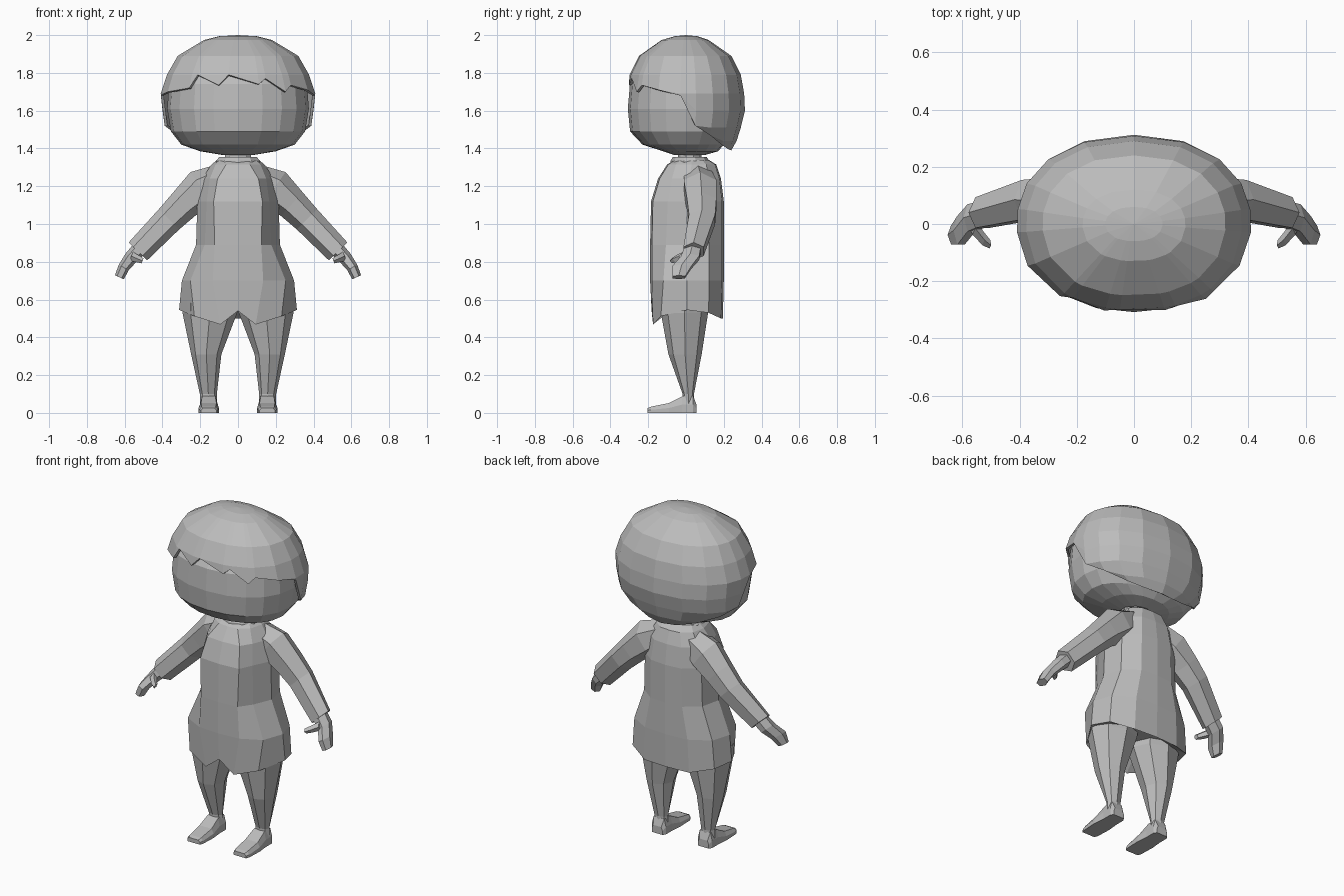
import bpy, bmesh, math
from mathutils import Vector

if "Cube" in bpy.data.objects:
    bpy.data.objects.remove(bpy.data.objects["Cube"])

grey = bpy.data.materials.new("plain grey")
grey.diffuse_color = (0.5, 0.5, 0.5, 1)
grey.use_nodes = True
grey.node_tree.nodes["Principled BSDF"].inputs["Base Color"].default_value = grey.diffuse_color


def make(name, bm):
    bmesh.ops.remove_doubles(bm, verts=bm.verts, dist=0.0005)
    bmesh.ops.recalc_face_normals(bm, faces=bm.faces)
    me = bpy.data.meshes.new(name)
    bm.to_mesh(me)
    bm.free()
    me.materials.append(grey)
    ob = bpy.data.objects.new(name, me)
    bpy.context.collection.objects.link(ob)
    return ob


def loft(name, rings, cap=True):
    """Skin a list of equally long point rings."""
    bm = bmesh.new()
    rows = [[bm.verts.new(p) for p in r] for r in rings]
    n = len(rings[0])
    for a, b in zip(rows, rows[1:]):
        for i in range(n):
            bm.faces.new((a[i], a[(i + 1) % n], b[(i + 1) % n], b[i]))
    if cap:
        bm.faces.new(rows[0])
        bm.faces.new(rows[-1])
    return make(name, bm)


def spow(v, e):
    return math.copysign(abs(v) ** e, v)


def oval(t, z, rx, yf, yb, e=0.9):
    """Point on an egg-shaped ring, t = 0 at the front."""
    c = spow(math.cos(t), e)
    return (rx * spow(math.sin(t), e), (yf if c > 0 else -yb) * c, z)


def limb(name, sections, side, n=6):
    """Tube through (centre, half width along y, half thickness)."""
    rings = []
    for i, (c, a, b) in enumerate(sections):
        p = Vector(sections[max(i - 1, 0)][0])
        q = Vector(sections[min(i + 1, len(sections) - 1)][0])
        u = Vector((0, 1, 0))
        v = (q - p).cross(u).normalized()
        ring = []
        for k in range(n):
            t = 2 * math.pi * (k + 0.5) / n
            w = Vector(c) + u * a * math.cos(t) + v * b * math.sin(t)
            ring.append((w.x * side, w.y, w.z))
        rings.append(ring)
    return loft(name, rings)


# Head
head = [(1.365, .08, -.06, .10), (1.385, .20, -.12, .17), (1.42, .30, -.23, .20),
        (1.49, .355, -.296, .25), (1.61, .375, -.308, .27), (1.74, .365, -.297, .275),
        (1.88, .28, -.21, .21), (1.96, .14, -.11, .10)]
loft("head", [[oval(2 * math.pi * i / 20, *r) for i in range(20)] for r in head])

# Hair shell: columns end at a jagged fringe, drop at the sides, reach the nape
prof = [(2.0, 0, 0, 0), (1.994, .10, -.06, .06), (1.974, .18, -.13, .12),
        (1.89, .32, -.25, .24), (1.79, .377, -.30, .29), (1.69, .41, -.318, .308),
        (1.60, .403, -.313, .312), (1.51, .39, -.298, .29), (1.44, .32, -.25, .268),
        (1.39, .20, -.15, .24)]
edge = [(-180, 1.39), (-157, 1.395), (-135, 1.42), (-115, 1.47), (-98, 1.52), (-86, 1.68),
        (-65, 1.70), (-38, 1.72), (-32, 1.79), (-13, 1.735), (-6, 1.79), (14, 1.74),
        (20, 1.77), (36, 1.70), (43, 1.735), (65, 1.71), (86, 1.68), (98, 1.52),
        (115, 1.47), (135, 1.42), (157, 1.395)]


def profile_at(z):
    for a, b in zip(prof, prof[1:]):
        if a[0] >= z >= b[0]:
            f = (a[0] - z) / (a[0] - b[0])
            return [p + (q - p) * f for p, q in zip(a, b)]
    return prof[-1]


hair = loft("hair", [[oval(math.radians(d), *profile_at(max(row[0], zb))) for d, zb in edge]
                     for row in prof], cap=False)
mod = hair.modifiers.new("thickness", 'SOLIDIFY')
mod.thickness = 0.015
mod.offset = -1

# Neck and collar
for name, rings in (("neck", ((1.30, .075), (1.40, .07))),
                    ("collar", ((1.31, .125), (1.335, .12), (1.355, .105)))):
    loft(name, [[(r * math.sin(k * math.pi / 5), .02 - .85 * r * math.cos(k * math.pi / 5), z)
                 for k in range(10)] for z, r in rings])

# Tunic: 12-sided section, pinched in front of the arms, with a notched hem
hem = [.54, .468, .512, .545, .53, .50, .50]


def tunic_ring(z, rx, yf, yb, pinch=0, use_hem=False):
    half = [(0, -1), (.45 + .15 * pinch, -.95), (.85 - .08 * pinch, -.64 + .1 * pinch), (1, 0),
            (.88, .6), (.48, .95), (0, 1)]
    if use_hem:
        half[1], half[2] = (.30, -.96), (.74, -.74)
    idx = list(range(7)) + [5, 4, 3, 2, 1]
    ring = []
    for k, i in enumerate(idx):
        x, y = half[i]
        s = 1 if k < 7 else -1
        mid, dep = (yf + yb) / 2, (yb - yf) / 2
        ring.append((s * x * rx, mid + y * dep, hem[i] if use_hem else z))
    return ring


loft("tunic", [tunic_ring(*r) for r in (
    (1.34, .11, -.06, .12), (1.315, .14, -.10, .16), (1.24, .19, -.148, .185, .8),
    (1.12, .215, -.185, .20, 1), (.89, .222, -.19, .20, .7), (.70, .297, -.19, .20),
    (0, .312, -.182, .195, 0, True), (.56, .20, -.10, .12))])

for s, tag in ((1, "left"), (-1, "right")):
    # Sleeve
    limb(tag + "_sleeve", [((.06, .06, 1.27), .08, .06), ((.19, .075, 1.19), .10, .105),
                           ((.285, .083, 1.105), .09, .085), ((.365, .085, 1.025), .08, .076),
                           ((.53, .04, .855), .062, .068)], s)
    # Hand and thumb
    limb(tag + "_hand", [((.525, .035, .865), .05, .04), ((.568, .022, .82), .055, .036),
                         ((.605, -.022, .77), .058, .03), ((.628, -.038, .718), .038, .026)], s)
    limb(tag + "_thumb", [((.565, -.005, .83), .032, .026), ((.53, -.048, .815), .026, .02),
                          ((.505, -.07, .805), .016, .015)], s, 5)
    # Leg: z, centre x, centre y, half width, half depth
    rows = [(.60, .148, 0, .148, .135), (.53, .149, -.008, .145, .125),
            (.31, .168, -.005, .080, .088), (.10, .157, .012, .045, .03),
            (.05, .157, .012, .045, .03)]
    loft(tag + "_leg", [[(s * (cx + rx * math.cos(k * math.pi / 4)),
                          cy + ry * math.sin(k * math.pi / 4), z) for k in range(8)]
                        for z, cx, cy, rx, ry in rows])
    # Foot: y, half width, top height
    foot = [(.055, .036, .045), (.038, .047, .09), (-.02, .047, .088),
            (-.09, .054, .052), (-.185, .05, .033), (-.205, .042, .025)]
    loft(tag + "_foot", [[(s * (.155 + w * f), y, h * g) for f, g in
                          ((-1, 0), (1, 0), (1, .5), (.75, 1), (-.75, 1), (-1, .5))]
                         for y, w, h in foot])
